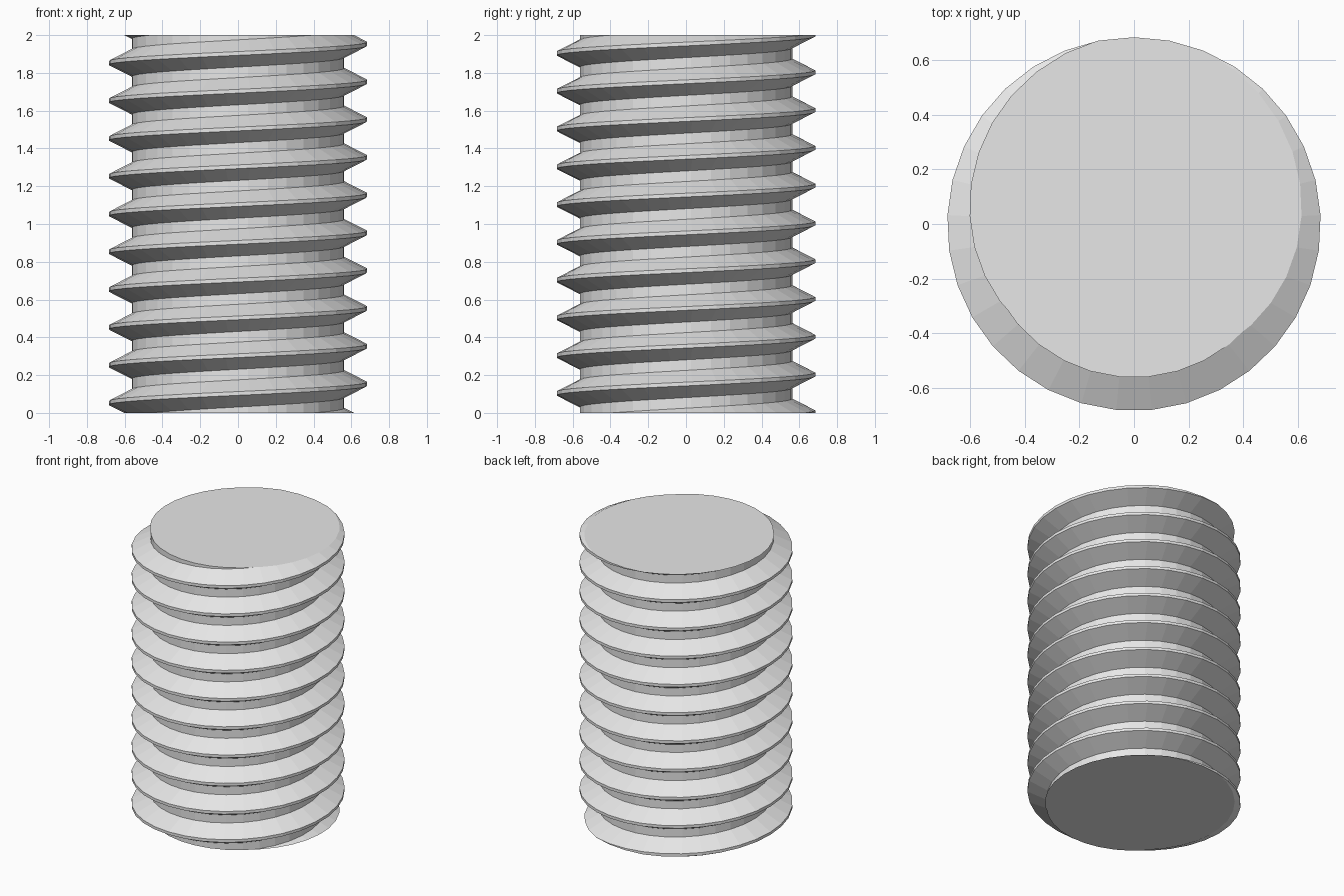
import bpy
import bmesh
import math

if "Cube" in bpy.data.objects:
    bpy.data.objects.remove(bpy.data.objects["Cube"], do_unlink=True)

SIDES = 33        # facets per turn
PITCH = 0.2
CREST, ROOT = 0.685, 0.563
HEIGHT = 2.0
PHASE = 0.153     # crest height at +x

# Thread profile over one pitch: radius, height from crest centre
PROFILE = [(CREST, -0.01), (CREST, 0.01), (ROOT, 0.072), (ROOT, 0.128)]

steel = bpy.data.materials.new("plain grey")
steel.use_nodes = True
grey = (0.8, 0.8, 0.8, 1)
steel.diffuse_color = grey
steel.node_tree.nodes["Principled BSDF"].inputs["Base Color"].default_value = grey

# Sweep the profile along the helix, overshooting both ends
bm = bmesh.new()
rows = []
for i in range(-2 * SIDES, 12 * SIDES + 1):
    turn = 0.25 + i / SIDES
    a = 2 * math.pi * turn
    z = PHASE + PITCH * turn
    rows.append([bm.verts.new((r * math.cos(a), r * math.sin(a), z + dz))
                 for r, dz in PROFILE])

# Skin each step; the top of one turn joins the bottom of the next
for i in range(len(rows) - SIDES - 1):
    here = rows[i] + [rows[i + SIDES][0]]
    ahead = rows[i + 1] + [rows[i + 1 + SIDES][0]]
    for j in range(len(PROFILE)):
        bm.faces.new((here[j], ahead[j], ahead[j + 1], here[j + 1]))

# Cut both ends flat and cap them
for z, direction in ((0, -1), (HEIGHT, 1)):
    bmesh.ops.bisect_plane(bm, geom=bm.verts[:] + bm.edges[:] + bm.faces[:],
                           dist=1e-6, plane_co=(0, 0, z),
                           plane_no=(0, 0, direction), clear_outer=True)
    rim = [e for e in bm.edges if e.is_boundary
           and all(abs(v.co.z - z) < 1e-4 for v in e.verts)]
    bmesh.ops.edgeloop_fill(bm, edges=rim)
bmesh.ops.recalc_face_normals(bm, faces=bm.faces[:])

mesh = bpy.data.meshes.new("threaded_rod")
bm.to_mesh(mesh)
bm.free()
mesh.materials.append(steel)
rod = bpy.data.objects.new("threaded_rod", mesh)
bpy.context.collection.objects.link(rod)
